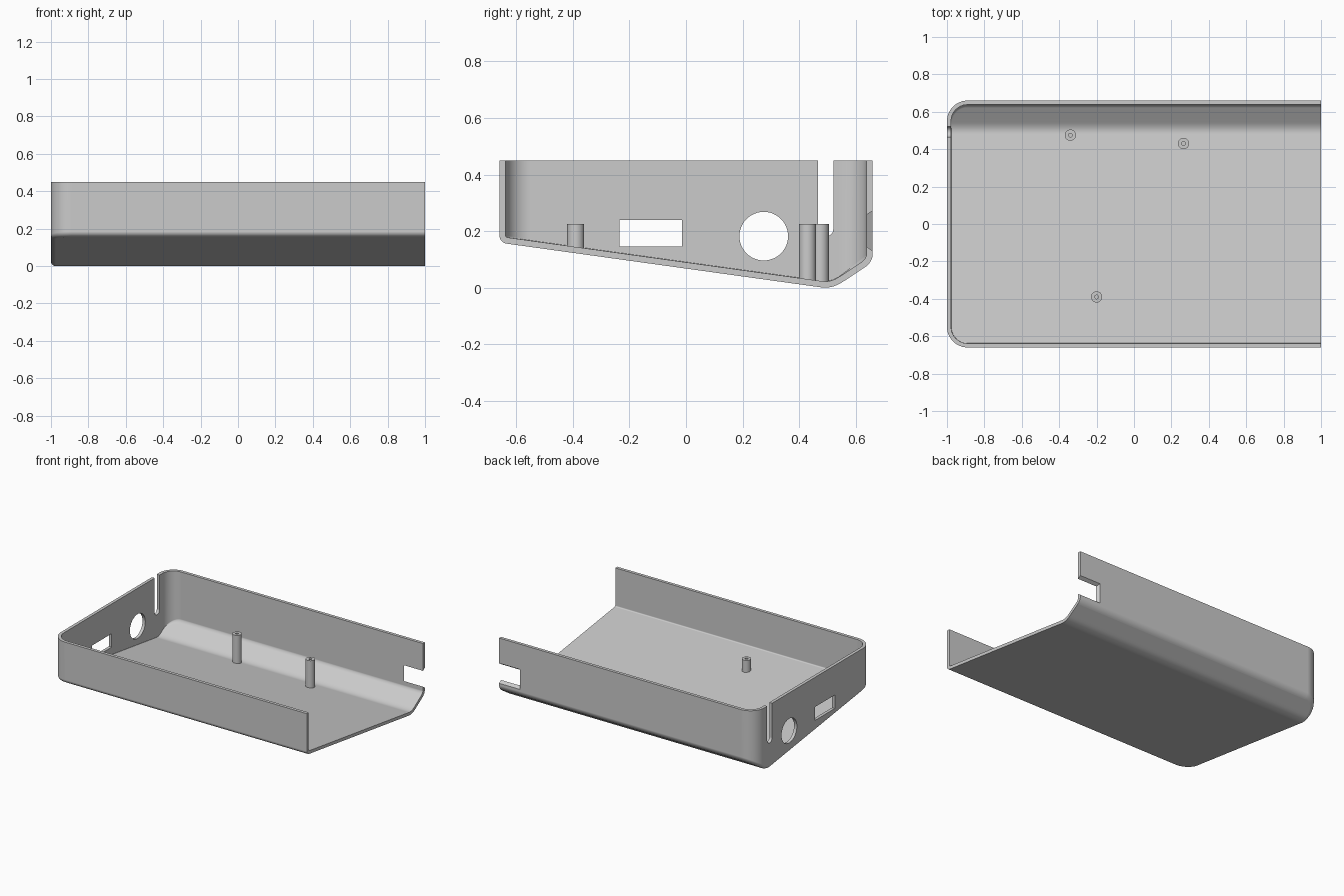
import bpy, bmesh
from math import sin, cos, pi

if "Cube" in bpy.data.objects:
    bpy.data.objects.remove(bpy.data.objects["Cube"])

WALL, TOP, HALF_Y, CORNER, FILLET = 0.022, 0.45, 0.66, 0.11, 0.025

grey = bpy.data.materials.new("light grey plastic")
grey.use_nodes = True
colour = (0.6, 0.6, 0.6, 1)
grey.diffuse_color = colour
grey.node_tree.nodes["Principled BSDF"].inputs["Base Color"].default_value = colour


def make(name, verts, faces):
    mesh = bpy.data.meshes.new(name)
    mesh.from_pydata(verts, [], faces)
    bm = bmesh.new()
    bm.from_mesh(mesh)
    bmesh.ops.remove_doubles(bm, verts=bm.verts, dist=1e-5)
    bmesh.ops.recalc_face_normals(bm, faces=bm.faces)
    bm.to_mesh(mesh)
    bm.free()
    mesh.materials.append(grey)
    ob = bpy.data.objects.new(name, mesh)
    bpy.context.collection.objects.link(ob)
    return ob


def loft(name, a, b):
    """Closed solid between two matching loops."""
    n = len(a)
    sides = [(i, (i + 1) % n, n + (i + 1) % n, n + i) for i in range(n)]
    return make(name, a + b, sides + [tuple(range(n)), tuple(range(n, 2 * n))])


def activate(ob):
    bpy.ops.object.select_all(action='DESELECT')
    ob.select_set(True)
    bpy.context.view_layer.objects.active = ob


def floor_z(y):
    """Underside height: long slope, rounded ridge, short steep slope."""
    ridge, h, s1, s2 = 0.517, 0.038, -0.139, 0.66
    d = y - ridge
    if d < -h:
        z = s1 * d
    elif d > h:
        z = s2 * d
    else:
        z = s1 * d + (s2 - s1) * (d + h) ** 2 / (4 * h)
    return max(z - 0.0045, 0)


def plan(inset):
    """Outline from the open end round the closed end and back."""
    r, e = CORNER - inset, HALF_Y - CORNER
    cx, pts = -1 + CORNER, [(1, -HALF_Y + inset)]
    steps = [i * pi / 24 for i in range(13)]
    pts += [(cx - r * sin(a), -e - r * cos(a)) for a in steps]
    pts += [(-1 + inset, 0.478 + i * 0.009) for i in range(8)]
    pts += [(cx - r * cos(a), e + r * sin(a)) for a in steps]
    return pts + [(1, HALF_Y - inset)]


# Tray: walls, filleted bottom edge and sloping floor as one skin
rings = [[(x, y, TOP) for x, y in plan(0)]]
for k in range(7):
    a = k / 6 * pi / 2
    rings.append([(x, y, floor_z(y) + FILLET * (1 - sin(a)))
                  for x, y in plan(FILLET * (1 - cos(a)))])
rings.append([(1, y, z) for x, y, z in rings[-1]])
n = len(rings[0])
verts = [v for ring in rings for v in ring]
faces = [(r * n + i, r * n + i + 1, (r + 1) * n + i + 1, (r + 1) * n + i)
         for r in range(len(rings) - 1) for i in range(n - 1)]
# The first and last floor strips touch the open end, so they are triangles
last = (len(rings) - 1) * n
for i, f in enumerate(faces):
    if f[3] == last:
        faces[i] = f[:3]
    elif f[2] == last + n - 1:
        faces[i] = (f[0], f[1], f[3])
tray = make("tray", verts, faces)

# Orient the skin outwards before thickening it inwards
bm = bmesh.new()
bm.from_mesh(tray.data)
low = min(bm.faces, key=lambda f: f.normal.z if f.normal.z < 0 else -f.normal.z)
if low.normal.z > 0:
    bmesh.ops.reverse_faces(bm, faces=bm.faces)
bm.to_mesh(tray.data)
bm.free()
solid = tray.modifiers.new("wall", 'SOLIDIFY')
solid.thickness, solid.offset, solid.use_even_offset = WALL, -1, True


# Cutters for the closed end wall
def end_cutter(name, yz):
    return loft(name, [(-1.05, y, z) for y, z in yz], [(-0.94, y, z) for y, z in yz])


def arc(y, z, r, start, end, count):
    return [(y + r * cos(start + (end - start) * i / count),
             z + r * sin(start + (end - start) * i / count)) for i in range(count + 1)]


port = end_cutter("port_cutter", [(-0.235, 0.145), (-0.015, 0.145), (-0.015, 0.24), (-0.235, 0.24)])
hole = end_cutter("round_hole_cutter", arc(0.275, 0.182, 0.086, 0, 2 * pi, 48)[:-1])
slot = end_cutter("slot_cutter", [(0.521, 0.5), (0.466, 0.5)]
                  + arc(0.4935, 0.2075, 0.0275, pi, 2 * pi, 16))


# Flared notch in the back wall at the open end
def notch_loop(y, grow):
    x, lo, hi = 0.85 - grow, 0.145 - grow, 0.257 + grow
    return [(x, y, lo), (1.1, y, lo), (1.1, y, hi), (x, y, hi)]


notch = loft("notch_cutter", notch_loop(0.616, -0.015), notch_loop(0.682, 0.03))

cutters = [port, hole, slot, notch]
for c in cutters:
    mod = tray.modifiers.new(c.name, 'BOOLEAN')
    mod.operation, mod.solver, mod.object = 'DIFFERENCE', 'EXACT', c
activate(tray)
for mod in list(tray.modifiers):
    bpy.ops.object.modifier_apply(modifier=mod.name)
for c in cutters:
    bpy.data.objects.remove(c)


# Screw posts with a pilot hole
def post(name, x, y, top=0.225, r=0.03, bore=0.01, sides=32):
    base = floor_z(y) + 0.01
    profile = [(0, base), (r, base), (r, top), (bore, top), (bore, top - 0.06), (0, top - 0.06)]
    vs = [(x + rad * cos(2 * pi * i / sides), y + rad * sin(2 * pi * i / sides), z)
          for rad, z in profile[1:5] for i in range(sides)]
    fs = [(k * sides + i, k * sides + (i + 1) % sides,
           (k + 1) * sides + (i + 1) % sides, (k + 1) * sides + i)
          for k in range(3) for i in range(sides)]
    fs += [tuple(range(sides)), tuple(range(3 * sides, 4 * sides))]
    return make(name, vs, fs)


posts = [post("back_right_post", -0.34, 0.475),
         post("back_left_post", 0.265, 0.43),
         post("front_post", -0.2, -0.39)]

for ob in [tray] + posts:
    activate(ob)
    bpy.ops.object.shade_smooth_by_angle(angle=pi / 6)
    weighted = ob.modifiers.new("even shading", 'WEIGHTED_NORMAL')
    weighted.keep_sharp = True
